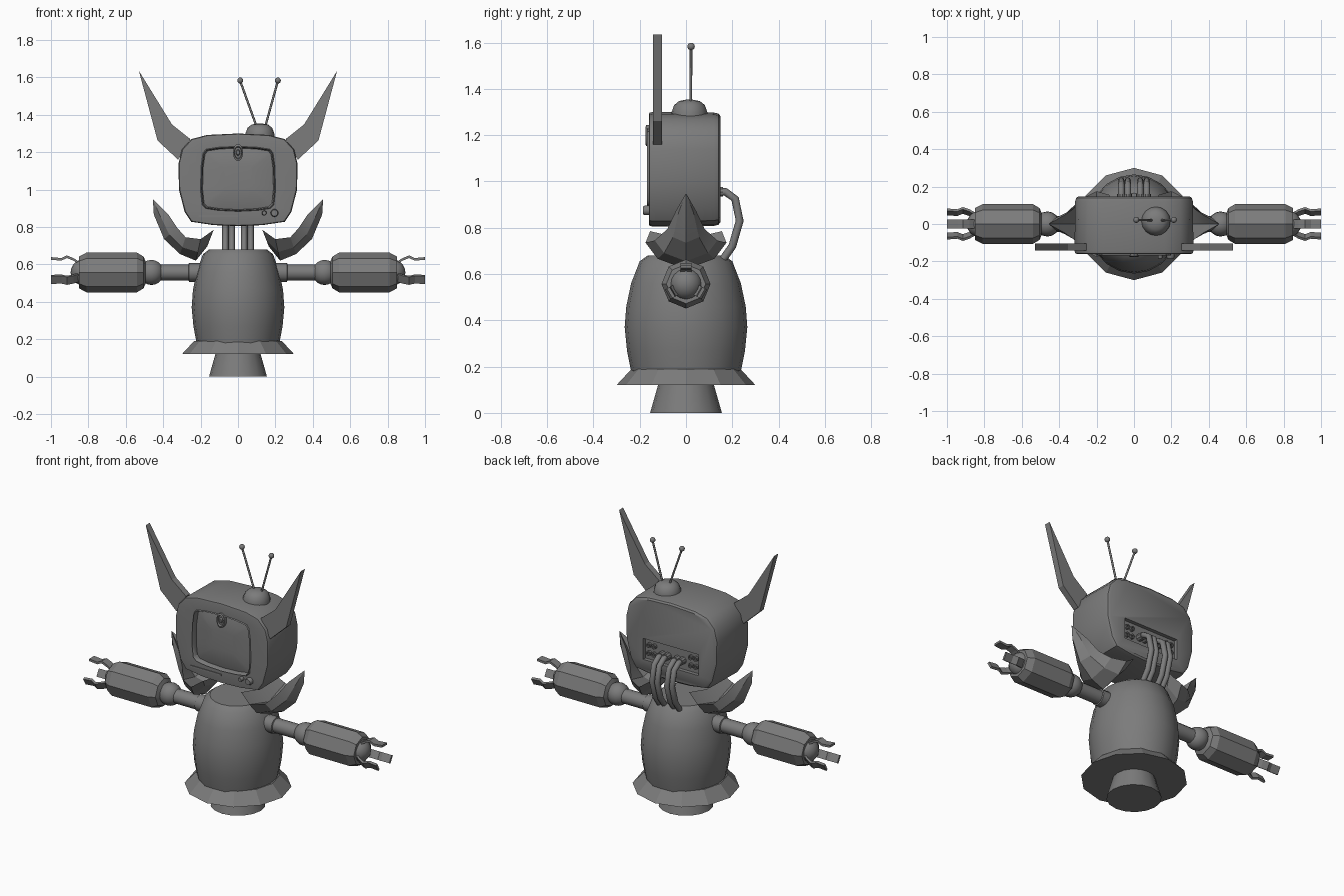
import bpy, bmesh, math
from mathutils import Vector, Matrix

cube = bpy.data.objects.get("Cube")
if cube:
    bpy.data.objects.remove(cube, do_unlink=True)


def material(name, v):
    m = bpy.data.materials.new(name)
    m.use_nodes = True
    m.diffuse_color = (v, v, v, 1)
    m.node_tree.nodes["Principled BSDF"].inputs["Base Color"].default_value = (v, v, v, 1)
    return m


GREY = material("plain grey", 0.2)


def finish(name, bm, mat=GREY, smooth=35):
    bmesh.ops.recalc_face_normals(bm, faces=bm.faces)
    mesh = bpy.data.meshes.new(name)
    bm.to_mesh(mesh)
    bm.free()
    ob = bpy.data.objects.new(name, mesh)
    bpy.context.collection.objects.link(ob)
    mesh.materials.append(mat)
    if smooth:
        bpy.ops.object.select_all(action="DESELECT")
        ob.select_set(True)
        bpy.context.view_layer.objects.active = ob
        bpy.ops.object.shade_smooth_by_angle(angle=math.radians(smooth))
    return ob


def loft(name, rings, smooth=35, mat=GREY):
    """Skin a list of equal-length closed rings and cap both ends."""
    bm = bmesh.new()
    loops = [[bm.verts.new(p) for p in r] for r in rings]
    n = len(loops[0])
    for a, b in zip(loops, loops[1:]):
        for i in range(n):
            bm.faces.new((a[i], a[(i + 1) % n], b[(i + 1) % n], b[i]))
    bm.faces.new(loops[0])
    bm.faces.new(loops[-1])
    bmesh.ops.remove_doubles(bm, verts=bm.verts, dist=0.0002)
    return finish(name, bm, mat, smooth)


def lathe(name, profile, sides, centre=(0, 0, 0), axis="Z", squash=1, smooth=35):
    """Spin (radius, distance) pairs around an axis."""
    rot = {"Z": Matrix(), "X": Matrix.Rotation(math.pi / 2, 3, "Y"),
           "-X": Matrix.Rotation(-math.pi / 2, 3, "Y"),
           "Y": Matrix.Rotation(-math.pi / 2, 3, "X"),
           "-Y": Matrix.Rotation(math.pi / 2, 3, "X")}[axis].to_3x3()
    rings = []
    for r, d in profile:
        ring = [Vector((r * squash * math.cos(a), r * math.sin(a), d))
                for a in (math.tau * i / sides for i in range(sides))]
        rings.append([rot @ p + Vector(centre) for p in ring])
    return loft(name, rings, smooth)


def ball(name, centre, r):
    bm = bmesh.new()
    bmesh.ops.create_uvsphere(bm, u_segments=16, v_segments=10, radius=r,
                              matrix=Matrix.Translation(centre))
    return finish(name, bm)


def tube(name, points, r, sides=8):
    """Sweep a round section along a path."""
    pts = [Vector(p) for p in points]
    rings = []
    for i, p in enumerate(pts):
        t = (pts[min(i + 1, len(pts) - 1)] - pts[max(i - 1, 0)]).normalized()
        u = t.cross(Vector((0, 1, 0) if abs(t.y) < 0.3 and abs(t.x) > 0.1 else (1, 0, 0))).normalized()
        w = t.cross(u)
        rings.append([p + r * (math.cos(a) * u + math.sin(a) * w)
                      for a in (math.tau * k / sides for k in range(sides))])
    return loft(name, rings, 50)


def box(name, lo, hi):
    rings = [[(lo[0], lo[1], z), (hi[0], lo[1], z), (hi[0], hi[1], z), (lo[0], hi[1], z)]
             for z in (lo[2], hi[2])]
    return loft(name, rings, 0)


# Base and body
lathe("pedestal", [(0.155, 0), (0.118, 0.13)], 16)
lathe("skirt", [(0.11, 0.12), (0.3, 0.12), (0.235, 0.19), (0.15, 0.19)], 12, smooth=20)
lathe("body", [(0.2, 0.17), (0.237, 0.18), (0.255, 0.27), (0.265, 0.37), (0.258, 0.46),
               (0.237, 0.56), (0.2, 0.655), (0.165, 0.68)], 20, squash=0.935)

# Head: mirrored outline skinned from back to front, with a sunken screen
HEAD = [(0, 0.805), (0.13, 0.81), (0.25, 0.828), (0.285, 0.88), (0.316, 1.0),
        (0.318, 1.14), (0.3, 1.215), (0.25, 1.27), (0.165, 1.292), (0, 1.3)]
SCREEN = [(0, 0.89), (0.1, 0.895), (0.165, 0.905), (0.185, 0.925), (0.193, 1.0),
          (0.19, 1.12), (0.18, 1.19), (0.165, 1.21), (0.1, 1.22), (0, 1.225)]


def outline(half, y, s=1):
    full = half + [(-x, z) for x, z in half[-2:0:-1]]
    return [(x * s, y, 1.06 + (z - 1.06) * s) for x, z in full]


head = loft("head", [outline(HEAD, 0.148, 0.93), outline(HEAD, 0.14, 0.97), outline(HEAD, 0.12, 0.99),
                     outline(HEAD, -0.145), outline(HEAD, -0.158, 0.985),
                     outline(HEAD, -0.16, 0.95), outline(SCREEN, -0.16, 1.04),
                     outline(SCREEN, -0.168, 1.02), outline(SCREEN, -0.162),
                     outline(SCREEN, -0.135, 0.98)])
loft("screen", [outline(SCREEN, -0.12, 0.99), outline(SCREEN, -0.137, 0.98),
                outline(SCREEN, -0.147, 0.75), outline(SCREEN, -0.152, 0.4)], 40)

# Socket panel sunk into the back
cutter = box("panel_cutter", (-0.19, 0.125, 0.9), (0.19, 0.2, 1.03))
cutter.hide_render = True
cut = head.modifiers.new("panel", "BOOLEAN")
cut.operation, cut.object = "DIFFERENCE", cutter
bpy.context.view_layer.objects.active = head
bpy.ops.object.modifier_apply(modifier=cut.name)
bpy.data.objects.remove(cutter, do_unlink=True)
for x in (-0.16, -0.125, 0.125, 0.16):
    for z in (0.94, 0.99):
        lathe("socket", [(0.015, 0), (0.015, 0.02), (0.008, 0.02), (0.008, 0.01)], 10, (x, 0.12, z), "Y")

# Controls and oval ornament on the face
for x, r in ((0.14, 0.013), (0.195, 0.021)):
    lathe("knob", [(r, 0), (r, 0.02), (r * 0.8, 0.028)], 12, (x, -0.157, 0.875), "-Y")
box("slot", (-0.21, -0.164, 0.854), (0, -0.155, 0.864))
lathe("oval_ornament", [(0.045, 0), (0.045, 0.022), (0.034, 0.026), (0.03, 0.014), (0.018, 0.014),
                        (0.012, 0.024)], 16, (0, -0.15, 1.198), "-Y", squash=0.6)

# Dome and aerials
lathe("aerial_dome", [(0.078, 1.27), (0.077, 1.3), (0.066, 1.33), (0.045, 1.347), (0.015, 1.353)],
      16, (0.117, 0.015, 0))
for x0, x1 in ((0.1, 0.012), (0.145, 0.213)):
    tube("aerial", [(x0, 0.02, 1.335), (x1, 0.022, 1.58)], 0.006)
    ball("aerial_tip", (x1, 0.022, 1.583), 0.016)

# Cables looping from the head into the body
for x in (-0.068, -0.033, 0.033, 0.068):
    path = [(0.11, 0.955), (0.17, 0.955), (0.212, 0.925), (0.232, 0.83), (0.2, 0.72), (0.15, 0.65)]
    tube("cable", [(x, y, z) for y, z in path], 0.017)
    lathe("cable_plug", [(0.022, 0), (0.022, 0.045)], 10, (x, 0.115, 0.955), "Y")

# Paired parts
EAR = [(0.53, 1.635), (0.43, 1.262), (0.32, 1.16), (0.255, 1.27), (0.353, 1.348)]
# Shoulder guard: outer ridge x, z, inner edge x, z, half width
GUARD = [(0.455, 0.946, 0.453, 0.946, 0.002), (0.45, 0.866, 0.375, 0.87, 0.045),
         (0.395, 0.735, 0.325, 0.795, 0.08), (0.31, 0.655, 0.28, 0.745, 0.135),
         (0.225, 0.62, 0.2, 0.735, 0.175), (0.165, 0.695, 0.13, 0.785, 0.155)]
FINGER = [(0.84, 0.045), (0.88, 0.07), (0.915, 0.084), (0.945, 0.07), (1.0, 0.075)]
ARM_Z = 0.557
for s, side, ax in ((1, "left", "X"), (-1, "right", "-X")):
    loft(side + "_ear", [[(s * x, y, z) for x, z in EAR] for y in (-0.143, -0.104)], 0)
    loft(side + "_shoulder_guard",
         [[(s * ox, 0, oz), (s * (ox * 0.6 + ix * 0.4), w * 0.7, oz * 0.6 + iz * 0.4), (s * ix, w, iz),
           (s * (ox * 0.4 + ix * 0.6), 0, oz * 0.4 + iz * 0.6), (s * ix, -w, iz),
           (s * (ox * 0.6 + ix * 0.4), -w * 0.7, oz * 0.6 + iz * 0.4)]
          for ox, oz, ix, iz, w in GUARD], 20)
    c = (0, 0, ARM_Z)
    lathe(side + "_upper_arm", [(0.05, 0.2), (0.05, 0.262), (0.043, 0.265), (0.043, 0.43)], 12, c, ax)
    ball(side + "_elbow", (s * 0.463, 0, ARM_Z), 0.067)
    lathe(side + "_forearm", [(0.05, 0.49), (0.085, 0.505), (0.106, 0.54), (0.106, 0.81), (0.085, 0.85),
                              (0.06, 0.85)], 8, c, ax, smooth=20)
    ball(side + "_wrist", (s * 0.825, 0, ARM_Z), 0.07)
    for k in range(3):
        a = math.radians(90 + 120 * k)
        out, wide = Vector((0, math.cos(a), math.sin(a))), Vector((0, -math.sin(a), math.cos(a)))
        rings = [[Vector((s * x, 0, ARM_Z)) + out * (r + t) + wide * w
                  for t, w in ((-0.007, -0.024), (-0.007, 0.024), (0.007, 0.024), (0.007, -0.024))]
                 for x, r in FINGER]
        loft(side + "_finger", rings, 0)
